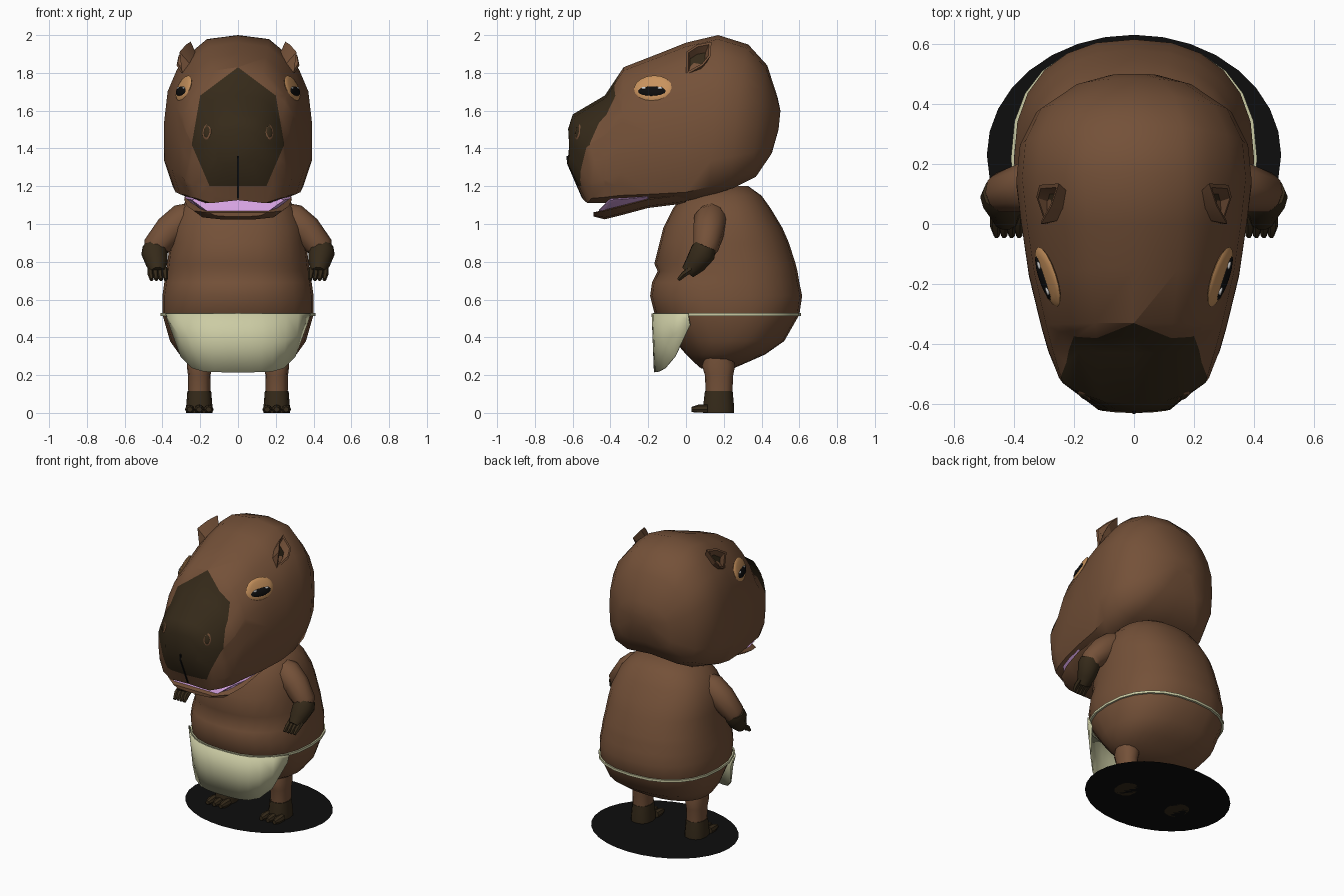
import bpy, bmesh
from math import sin, cos, pi, radians, copysign
from mathutils import Vector, Matrix
from mathutils.bvhtree import BVHTree

if "Cube" in bpy.data.objects:
    bpy.data.objects.remove(bpy.data.objects["Cube"])


def material(name, rgb):
    m = bpy.data.materials.new(name)
    m.diffuse_color = (*rgb, 1)
    m.use_nodes = True
    m.node_tree.nodes["Principled BSDF"].inputs["Base Color"].default_value = m.diffuse_color
    return m


FUR = material("fur", (.175, .082, .04))
DARK = material("dark_skin", (.036, .023, .01))
CLOTH = material("cloth", (.6, .6, .37))
PINK = material("pink", (.66, .36, .74))
TAN = material("tan", (.58, .29, .11))
BLACK = material("black", (.004, .004, .004))
WHITE = material("white", (.8, .8, .8))


def finish(name, bm, mats, mirror=False, angle=40):
    bmesh.ops.recalc_face_normals(bm, faces=bm.faces)
    me = bpy.data.meshes.new(name)
    bm.to_mesh(me)
    bm.free()
    for m in mats:
        me.materials.append(m)
    for p in me.polygons:
        p.use_smooth = True
    me.set_sharp_from_angle(angle=radians(angle))
    ob = bpy.data.objects.new(name, me)
    bpy.context.collection.objects.link(ob)
    if mirror:
        ob.modifiers.new("mirror", 'MIRROR').use_mirror_merge = False
    return ob


def loft(rings, bm=None):
    """Skin a list of equal-length point loops and cap both ends."""
    bm = bm or bmesh.new()
    loops = [[bm.verts.new(p) for p in r] for r in rings]
    n = len(loops[0])
    for a, b in zip(loops, loops[1:]):
        for i in range(n):
            j = (i + 1) % n
            bm.faces.new((a[i], a[j], b[j], b[i]))
    bm.faces.new(loops[0])
    bm.faces.new(loops[-1])
    return bm


def tube(stations, bm=None, n=10):
    """Round limb through (x, y, z, radius) stations."""
    pts = [Vector(s[:3]) for s in stations]
    rings = []
    for i, (p, s) in enumerate(zip(pts, stations)):
        d = pts[min(i + 1, len(pts) - 1)] - pts[max(i - 1, 0)]
        u = d.cross(Vector((0, 1, .01))).normalized()
        v = d.cross(u).normalized()
        rings.append([p + s[3] * (u * cos(2 * pi * k / n) + v * sin(2 * pi * k / n))
                      for k in range(n)])
    return loft(rings, bm)


def oval(z, y0, y1, w, n=24, grow=0.0):
    """Slightly squared horizontal body section."""
    f = lambda t: copysign(abs(t) ** .85, t)
    return [(f(cos(2 * pi * k / n)) * (w + grow),
             (y0 + y1) / 2 + f(sin(2 * pi * k / n)) * ((y1 - y0) / 2 + grow), z)
            for k in range(n)]


def blob(name, loc, axes, radii, mat, mirror=True):
    bm = bmesh.new()
    m = Matrix.Translation(loc) @ Matrix(axes).transposed().to_4x4() @ Matrix.Diagonal((*radii, 1))
    bmesh.ops.create_uvsphere(bm, u_segments=16, v_segments=8, radius=1, matrix=m)
    return finish(name, bm, [mat], mirror)


# Head: vertical sections lofted from nose to nape
HALF = [(.58, .0), (.88, .055), (1, .22), (1, .45), (.95, .65), (.82, .79), (.64, .89), (.42, .975)]
SECTION = [(0, .035)] + HALF + [(0, 1)] + [(-u, v) for u, v in reversed(HALF)]


def section(yt, yb, zb, zt, w, sweep=0):
    return [(u * w, yb + (yt - yb) * v + sweep * u * u, zb + (zt - zb) * v) for u, v in SECTION]


bm = loft([section(*s) for s in [
    (-.625, -.63, 1.32, 1.5, .12, .01), (-.60, -.54, 1.11, 1.58, .25, .055),
    (-.43, -.45, 1.11, 1.68, .285, .02), (-.33, -.35, 1.112, 1.83, .308),
    (-.15, -.18, 1.115, 1.90, .35), (0, 0, 1.122, 1.96, .375),
    (.17, .12, 1.15, 2.0, .392), (.33, .26, 1.19, 1.95, .38, -.03),
    (.43, .38, 1.25, 1.84, .325, -.03), (.485, .455, 1.37, 1.67, .20, -.01),
    (.50, .49, 1.5, 1.6, .08)]])
# dark muzzle patch cut into the head surface
patch = [(0, 1.83), (.2, 1.68), (.245, 1.42), (.15, 1.2), (-.15, 1.2), (-.245, 1.42), (-.2, 1.68)]
edges = [(Vector((a[0], 0, a[1])), Vector((b[1] - a[1], 0, a[0] - b[0])))
         for a, b in zip(patch, patch[1:] + patch[:1])]
for co, no in edges:
    front = [f for f in bm.faces if f.calc_center_median().y < -.28]
    geom = set(front) | {e for f in front for e in f.edges} | {v for f in front for v in f.verts}
    bmesh.ops.bisect_plane(bm, geom=list(geom), plane_co=co, plane_no=no)
for f in bm.faces:
    c = f.calc_center_median()
    inside = {(c - co).dot(no) > 0 for co, no in edges}
    f.material_index = int(c.y < -.28 and len(inside) == 1)
head = finish("head", bm, [FUR, DARK], angle=50)
tree = BVHTree.FromPolygons([v.co for v in head.data.vertices],
                            [tuple(p.vertices) for p in head.data.polygons])


def on_head(p):
    loc, n, _, _ = tree.find_nearest(Vector(p))
    side = Vector((0, 0, 1)).cross(n).normalized()
    return loc, n, (side, n.cross(side), n)


# Eyes: tan lids, dark eyeball low in the lid, small glints
loc, n, ax = on_head((.30, -.18, 1.725))
blob("eyelid", loc, ax, (.105, .072, .014), TAN)
eye = loc + n * .006 - ax[1] * .02
blob("eyeball", eye, ax, (.08, .03, .014), BLACK)
for s in (-1, 1):
    blob("eye_glint", eye + n * .009 + ax[0] * .045 * s + ax[1] * .014, ax, (.014, .007, .005), WHITE)

# Nostrils and lip groove
loc, n, ax = on_head((.18, -.6, 1.49))
blob("nostril", loc, ax, (.026, .042, .006), FUR)
blob("nostril_hole", loc + n * .003, ax, (.018, .032, .006), DARK)
bm = loft([[(x, y, z) for x, y in ((-.005, yf), (.005, yf), (.005, yf + .03), (-.005, yf + .03))]
           for yf, z in ((-.633, 1.36), (-.63, 1.32), (-.55, 1.135))])
finish("lip_groove", bm, [BLACK])

# Lower jaw and pink mouth lining
JAW = [(-1, .9), (-.8, .2), (-.4, 0), (.4, 0), (.8, .2), (1, .9), (.9, 1), (-.9, 1)]


def jaw(name, stations, mat):
    finish(name, loft([[(u * w, y, zb + (zt - zb) * v) for u, v in JAW]
                       for y, zb, zt, w in stations]), [mat])


jaw("lower_jaw", [(-.49, 1.04, 1.062, .15), (-.43, 1.025, 1.075, .235), (-.33, 1.05, 1.10, .27),
                  (-.2, 1.085, 1.135, .285), (0, 1.11, 1.16, .28)], FUR)
jaw("mouth_lining", [(-.46, 1.05, 1.075, .17), (-.40, 1.06, 1.135, .245),
                     (-.3, 1.08, 1.14, .275), (-.2, 1.11, 1.15, .285)], PINK)

# Ears: cupped shells with a dark recess
rim = [Vector(p) for p in [(.31, 0, 1.91), (.275, .06, 1.95), (.25, .135, 1.965),
                           (.315, .13, 1.89), (.325, .09, 1.84), (.295, 0, 1.79)]]
mid = sum(rim, Vector()) / len(rim)
out = (rim[2] - rim[0]).cross(rim[4] - rim[0]).normalized()
out *= copysign(1, out.x)
shell = lambda s, d: [mid + (p - mid) * s - out * d - Vector((0, 0, d * .5)) for p in rim]
bm = loft([shell(.6, .07), shell(1, 0), shell(.8, 0), shell(.6, .03)])
for f in bm.faces:
    f.material_index = int(len(f.verts) == 6)
finish("ear", bm, [FUR, DARK], True, 30)

# Body with chest fold
finish("body", loft([oval(*s) for s in [
    (.235, .08, .25, .10), (.27, .04, .33, .24), (.31, .0, .42, .31), (.38, -.06, .52, .36),
    (.52, -.165, .60, .40), (.62, -.19, .615, .40), (.69, -.18, .60, .39), (.75, -.15, .59, .38),
    (.79, -.168, .58, .375), (.9, -.14, .545, .36), (.98, -.12, .51, .35), (1.08, -.07, .45, .31),
    (1.15, -.02, .40, .25), (1.2, .06, .33, .16)]]), [FUR], angle=60)

# Waist cord and front cloth
finish("waist_cord", loft([oval(z, -.165, .60, .40, grow=.01) for z in (.513, .529)]), [CLOTH])
bm = bmesh.new()
cols = []
for i in range(13):
    t = -1 + i / 6
    low = .215 + .25 * t ** 6
    cols.append([bm.verts.new((.385 * t * (1 - .05 * k), -.182 + .19 * abs(t) ** 3 + .012 * k,
                               .525 + (low - .525) * k)) for k in (0, .5, 1)])
for a, b in zip(cols, cols[1:]):
    for k in range(2):
        bm.faces.new((a[k], b[k], b[k + 1], a[k + 1]))
finish("front_cloth", bm, [CLOTH]).modifiers.new("thickness", 'SOLIDIFY').thickness = .008

# Arms and hands with four fingers
finish("arm", tube([(.22, .14, 1.05, .07), (.29, .13, 1.02, .09), (.36, .12, .965, .085),
                    (.435, .105, .88, .07), (.442, .09, .83, .05)]), [FUR], True)
bm = tube([(.444, .105, .885, .06), (.442, .09, .85, .071), (.43, .05, .79, .058), (.425, .01, .745, .04)])
for k in range(4):
    x = .387 + .025 * k
    tube([(x, .03, .76, .018), (x, -.01, .735, .017), (x - .005, -.04, .705, .010)], bm, 6)
finish("hand", bm, [DARK], True)

# Legs and feet with three toes
finish("leg", loft([oval(*s, n=12) for s in [(.10, -.07, .07, .058), (.2, -.075, .075, .06),
                                            (.25, -.09, .085, .066), (.34, -.06, .06, .06)]]), [FUR], True)
bm = loft([oval(*s, n=12) for s in [(0, -.085, .08, .07), (.03, -.085, .08, .07), (.115, -.075, .072, .063)]])
for x in (-.05, 0, .05):
    loft([[(x + r * cos(a), y, max(.002, .018 + r * sin(a))) for a in [pi * k / 4 for k in range(8)]]
          for y, r in ((-.06, .026), (-.11, .026), (-.145, .014))], bm)
foot = finish("foot", bm, [DARK], True)
for ob in (bpy.data.objects["leg"], foot):
    ob.data.transform(Matrix.Translation((.205, .175, 0)))

# Oval ground disc
bm = bmesh.new()
bmesh.ops.create_circle(bm, cap_ends=True, segments=32, radius=1,
                        matrix=Matrix.Translation((0, .23, 0)) @ Matrix.Diagonal((.49, .4, 1, 1)))
finish("ground_disc", bm, [BLACK])
